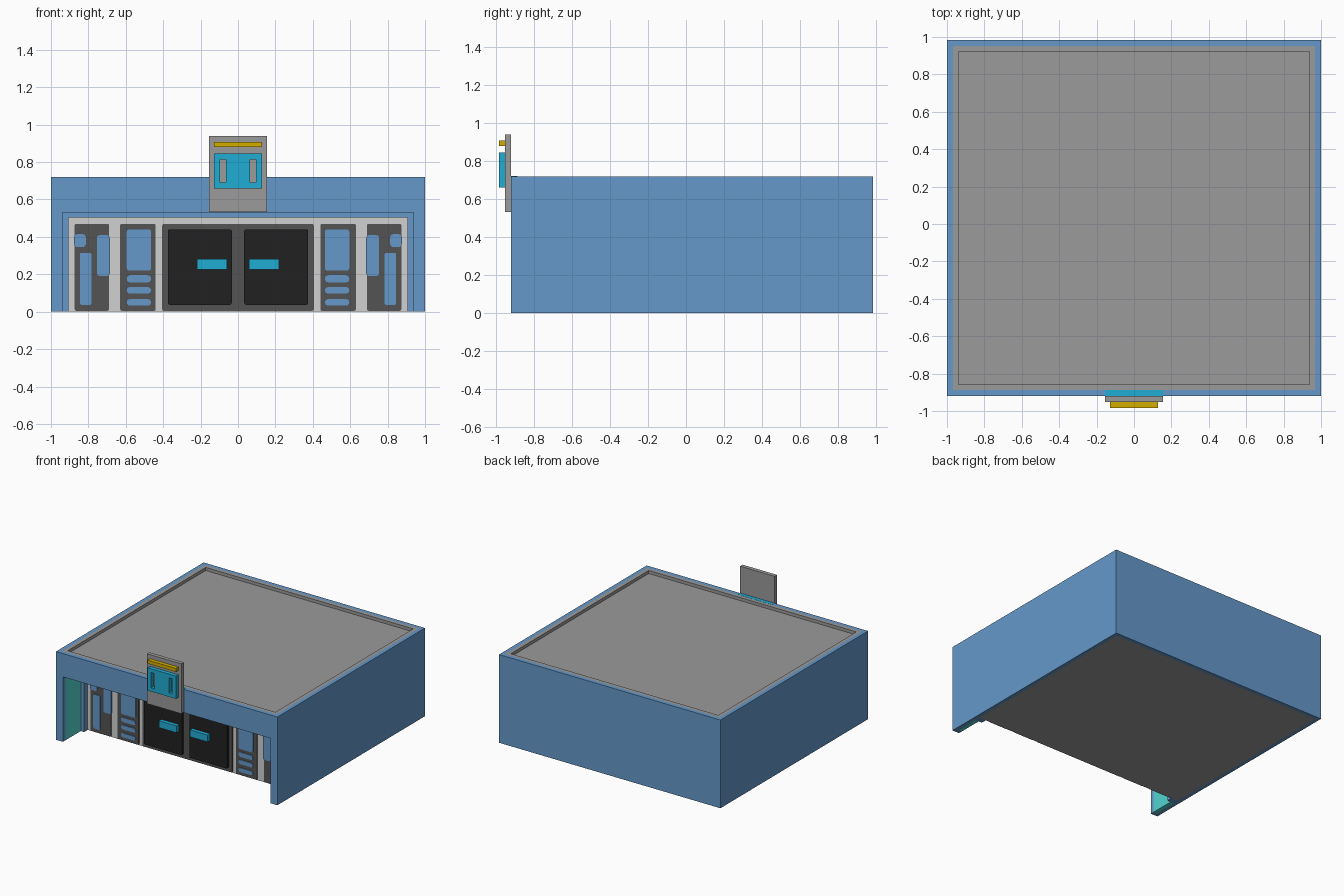
import bpy, bmesh, math

cube = bpy.data.objects.get("Cube")
if cube:
    bpy.data.objects.remove(cube, do_unlink=True)


def material(name, rgb):
    lin = [((c / 255 + 0.055) / 1.055) ** 2.4 if c > 10 else c / 255 / 12.92 for c in rgb]
    m = bpy.data.materials.new(name)
    m.use_nodes = True
    m.diffuse_color = (*lin, 1)
    m.node_tree.nodes["Principled BSDF"].inputs["Base Color"].default_value = (*lin, 1)
    return m


BLUE = material("wall blue", (101, 152, 201))
GREY = material("roof grey", (155, 155, 155))
LIGHT = material("light grey", (209, 209, 209))
DARK = material("dark grey", (84, 84, 84))
BLACK = material("door black", (33, 33, 33))
CYAN = material("cyan", (33, 173, 212))
TEAL = material("lining teal", (83, 212, 207))
YELLOW = material("yellow", (212, 173, 0))


def block(name, x, y, z, mat, r=0.0, steps=3):
    """Box given by its x, y and z ranges; r rounds the corners seen from the front."""
    (x0, x1), (y0, y1), (z0, z1) = sorted(x), y, z
    bm = bmesh.new()
    if r:
        pts = []
        for cx, cz, a in ((x1 - r, z1 - r, 0), (x0 + r, z1 - r, 90),
                          (x0 + r, z0 + r, 180), (x1 - r, z0 + r, 270)):
            for i in range(steps + 1):
                t = math.radians(a + 90 * i / steps)
                pts.append((cx + r * math.cos(t), cz + r * math.sin(t)))
    else:
        pts = [(x1, z1), (x0, z1), (x0, z0), (x1, z0)]
    face = bm.faces.new([bm.verts.new((px, y0, pz)) for px, pz in pts])
    ext = bmesh.ops.extrude_face_region(bm, geom=[face])
    verts = [g for g in ext["geom"] if isinstance(g, bmesh.types.BMVert)]
    bmesh.ops.translate(bm, vec=(0, y1 - y0, 0), verts=verts)
    bmesh.ops.recalc_face_normals(bm, faces=bm.faces)
    me = bpy.data.meshes.new(name)
    bm.to_mesh(me)
    bm.free()
    me.materials.append(mat)
    ob = bpy.data.objects.new(name, me)
    bpy.context.collection.objects.link(ob)
    return ob


def cut(target, x, y, z):
    """Subtract a box from the target."""
    tool = block("cutter", x, y, z, target.data.materials[0])
    tool.hide_render = True
    mod = target.modifiers.new("cut", "BOOLEAN")
    mod.operation, mod.solver, mod.object = "DIFFERENCE", "EXACT", tool
    bpy.context.view_layer.objects.active = target
    bpy.ops.object.modifier_apply(modifier=mod.name)
    bpy.data.objects.remove(tool, do_unlink=True)


# Outer walls, hollow, with the wide front opening
shell = block("outer_walls", (-1, 1), (-0.92, 0.984), (0, 0.72), BLUE)
cut(shell, (-0.968, 0.968), (-0.888, 0.952), (-1, 2))
cut(shell, (-0.937, 0.937), (-1.2, -0.8), (-1, 0.53))

# Roof with a shallow sunken field
roof = block("roof", (-0.968, 0.968), (-0.888, 0.952), (0.6, 0.72), GREY)
cut(roof, (-0.937, 0.937), (-0.857, 0.922), (0.695, 1))

# Floor and porch ceiling
block("floor", (-0.968, 0.968), (-0.644, 0.952), (0, 0.02), GREY)
block("porch_ceiling", (-0.968, 0.968), (-0.888, -0.69), (0.53, 0.56), TEAL)

# Recessed shop front
block("front_wall", (-0.906, 0.906), (-0.645, -0.60), (0.001, 0.505), LIGHT)
block("frame_header", (-0.968, 0.968), (-0.69, -0.60), (0.505, 0.56), BLUE)
block("door_surround", (-0.405, 0.405), (-0.653, -0.645), (0.005, 0.47), DARK, 0.008)

# Blue inlays: x range, z range, corner radius
OUTER = [((0.813, 0.876), (0.345, 0.415), 0.018),
         ((0.685, 0.755), (0.19, 0.41), 0.018),
         ((0.783, 0.846), (0.035, 0.315), 0.012)]
INNER = [((0.465, 0.595), (0.22, 0.44), 0.012),
         ((0.465, 0.595), (0.157, 0.195), 0.018),
         ((0.465, 0.595), (0.097, 0.132), 0.017),
         ((0.465, 0.595), (0.033, 0.067), 0.016)]

for s, side in ((1, "left"), (-1, "right")):
    def mx(a, b):
        return (s * a, s * b)

    # Porch side lining and inner frame post
    block(f"porch_lining_{side}", mx(0.937, 0.968), (-0.888, -0.69), (0, 0.53), TEAL)
    block(f"frame_post_{side}", mx(0.906, 0.968), (-0.69, -0.644), (0, 0.505), BLUE)

    # Dark panels and their inlays
    block(f"outer_panel_{side}", mx(0.69, 0.873), (-0.653, -0.645), (0.005, 0.47), DARK, 0.008)
    block(f"inner_panel_{side}", mx(0.44, 0.63), (-0.653, -0.645), (0.005, 0.47), DARK, 0.008)
    for i, (x, z, r) in enumerate(OUTER + INNER):
        block(f"inlay_{side}_{i + 1}", mx(*x), (-0.659, -0.646), z, BLUE, r)

    # Door and handle
    block(f"door_{side}", mx(0.033, 0.375), (-0.675, -0.65), (0.037, 0.44), BLACK, 0.01)
    block(f"door_handle_{side}", mx(0.06, 0.22), (-0.706, -0.675), (0.226, 0.282), CYAN)

    # Sign box bars beside the slots
    block(f"sign_box_end_{side}", mx(0.095, 0.128), (-0.984, -0.952), (0.66, 0.845), CYAN)
    for z, end in (((0.66, 0.69), "bottom"), ((0.815, 0.845), "top")):
        block(f"sign_box_{end}_{side}", mx(0.064, 0.095), (-0.984, -0.952), z, CYAN)

# Sign above the doors
block("sign_board", (-0.155, 0.155), (-0.952, -0.92), (0.533, 0.94), GREY)
block("sign_box_middle", (-0.064, 0.064), (-0.984, -0.952), (0.66, 0.845), CYAN)
block("sign_light_bar", (-0.128, 0.128), (-0.984, -0.952), (0.88, 0.908), YELLOW)
block("sign_rim_cap", (-0.155, 0.155), (-0.92, -0.888), (0.719, 0.721), CYAN)
